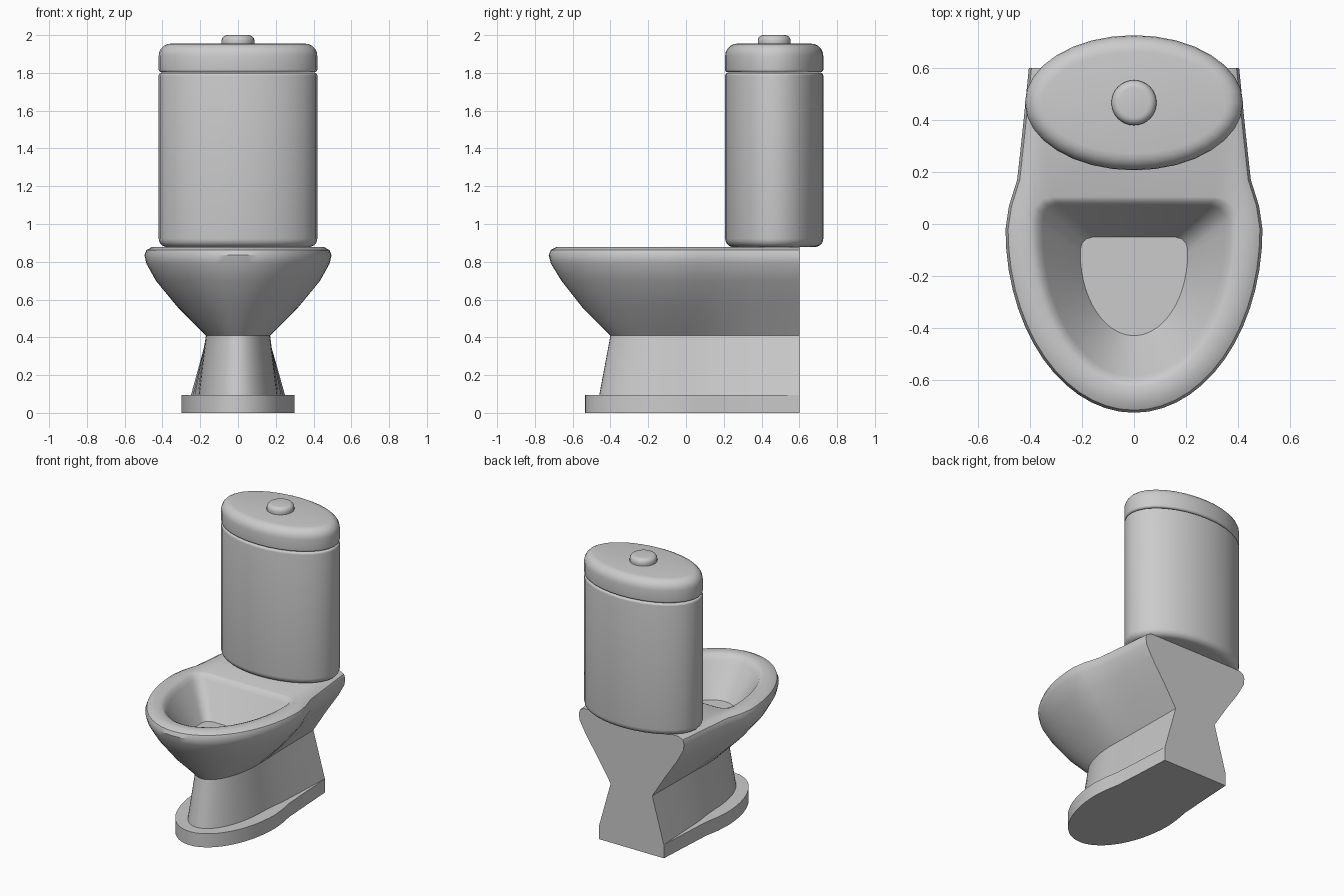
import bpy
import bmesh
from math import sin, cos, pi, radians

cube = bpy.data.objects.get("Cube")
if cube:
    bpy.data.objects.remove(cube, do_unlink=True)

# One glazed ceramic colour
ceramic = bpy.data.materials.new("ceramic grey")
ceramic.use_nodes = True
GREY = (0.6, 0.6, 0.6, 1)
ceramic.diffuse_color = GREY
ceramic.node_tree.nodes["Principled BSDF"].inputs["Base Color"].default_value = GREY

BACK = 0.6       # flat rear face
STEPS = 14       # segments in each front quarter


def mirrored(half, z):
    """Close a half outline, running front to back, across x = 0."""
    pts = half + [(-x, y) for x, y in reversed(half[1:])]
    return [(x, y, z) for x, y in pts]


def front_quarter(width, front, mid):
    angles = [pi / 2 * i / STEPS for i in range(STEPS + 1)]
    return [(width * sin(a), mid - (mid - front) * cos(a)) for a in angles]


def outer_ring(z, width, front, back_width, mid=-0.02):
    """Rounded front, waisted sides and flat back."""
    sides = [(0.07, 0.15), (0.17, 0.5), (0.35, 0.72), (BACK, 1)]
    half = front_quarter(width, front, mid)
    half += [(width + (back_width - width) * f, y) for y, f in sides]
    return mirrored(half, z)


def basin_ring(z, width, front, back, r, mid):
    """D shape with rounded rear corners."""
    half = front_quarter(width, front, mid)
    for i in range(4):
        a = radians(30 * i)
        half.append((width - r + r * cos(a), back - r + r * sin(a)))
    return mirrored(half, z)


def loft(name, rings, angle=35):
    """Skin a stack of rings and cap both ends."""
    bm = bmesh.new()
    loops = [[bm.verts.new(p) for p in ring] for ring in rings]
    for a, b in zip(loops, loops[1:]):
        n = len(a)
        for i in range(n):
            j = (i + 1) % n
            bm.faces.new((a[i], a[j], b[j], b[i]))
    bm.faces.new(loops[0])
    bm.faces.new(loops[-1])
    bmesh.ops.recalc_face_normals(bm, faces=bm.faces)
    mesh = bpy.data.meshes.new(name)
    bm.to_mesh(mesh)
    bm.free()
    mesh.materials.append(ceramic)
    obj = bpy.data.objects.new(name, mesh)
    bpy.context.collection.objects.link(obj)
    bpy.ops.object.select_all(action='DESELECT')
    obj.select_set(True)
    bpy.context.view_layer.objects.active = obj
    bpy.ops.object.shade_smooth_by_angle(angle=radians(angle))
    return obj


def rounded_disc(name, rx, ry, z0, z1, r_bottom, r_top, sides=32):
    """Elliptical solid with quarter-round edges."""
    profile = []
    for i in range(6):
        a = pi / 2 * i / 5
        profile.append((r_bottom * (1 - sin(a)), z0 + r_bottom * (1 - cos(a))))
    for i in range(6):
        a = pi / 2 * i / 5
        profile.append((r_top * (1 - cos(a)), z1 - r_top * (1 - sin(a))))
    turns = [2 * pi * i / sides for i in range(sides)]
    rings = [[((rx - d) * cos(t), 0.467 + (ry - d) * sin(t), z) for t in turns]
             for d, z in profile]
    return loft(name, rings, 40)


# Pedestal, bowl, rim and basin in one continuous skin
loft("bowl_and_pedestal", [
    outer_ring(0.09, 0.21, -0.46, 0.25),
    outer_ring(0.41, 0.17, -0.40, 0.16),
    outer_ring(0.56, 0.32, -0.55, 0.255),
    outer_ring(0.70, 0.435, -0.66, 0.35),
    outer_ring(0.79, 0.485, -0.715, 0.4),
    outer_ring(0.835, 0.495, -0.727, 0.405),
    outer_ring(0.862, 0.485, -0.717, 0.395),
    outer_ring(0.878, 0.455, -0.685, 0.365),
    basin_ring(0.878, 0.395, -0.63, 0.105, 0.08, -0.02),
    basin_ring(0.868, 0.372, -0.607, 0.085, 0.07, -0.02),
    basin_ring(0.84, 0.352, -0.587, 0.07, 0.06, -0.03),
    basin_ring(0.63, 0.207, -0.43, -0.05, 0.05, -0.11),
])

# Foot plate
loft("foot_plate", [
    outer_ring(0, 0.3, -0.535, 0.25),
    outer_ring(0.095, 0.3, -0.535, 0.25),
])

# Cistern, its lid and the flush button
rounded_disc("cistern", 0.42, 0.26, 0.878, 1.8, 0.045, 0.015)
rounded_disc("cistern_lid", 0.42, 0.26, 1.803, 1.955, 0.015, 0.065)
rounded_disc("flush_button", 0.087, 0.087, 1.945, 2.0, 0.01, 0.03)
